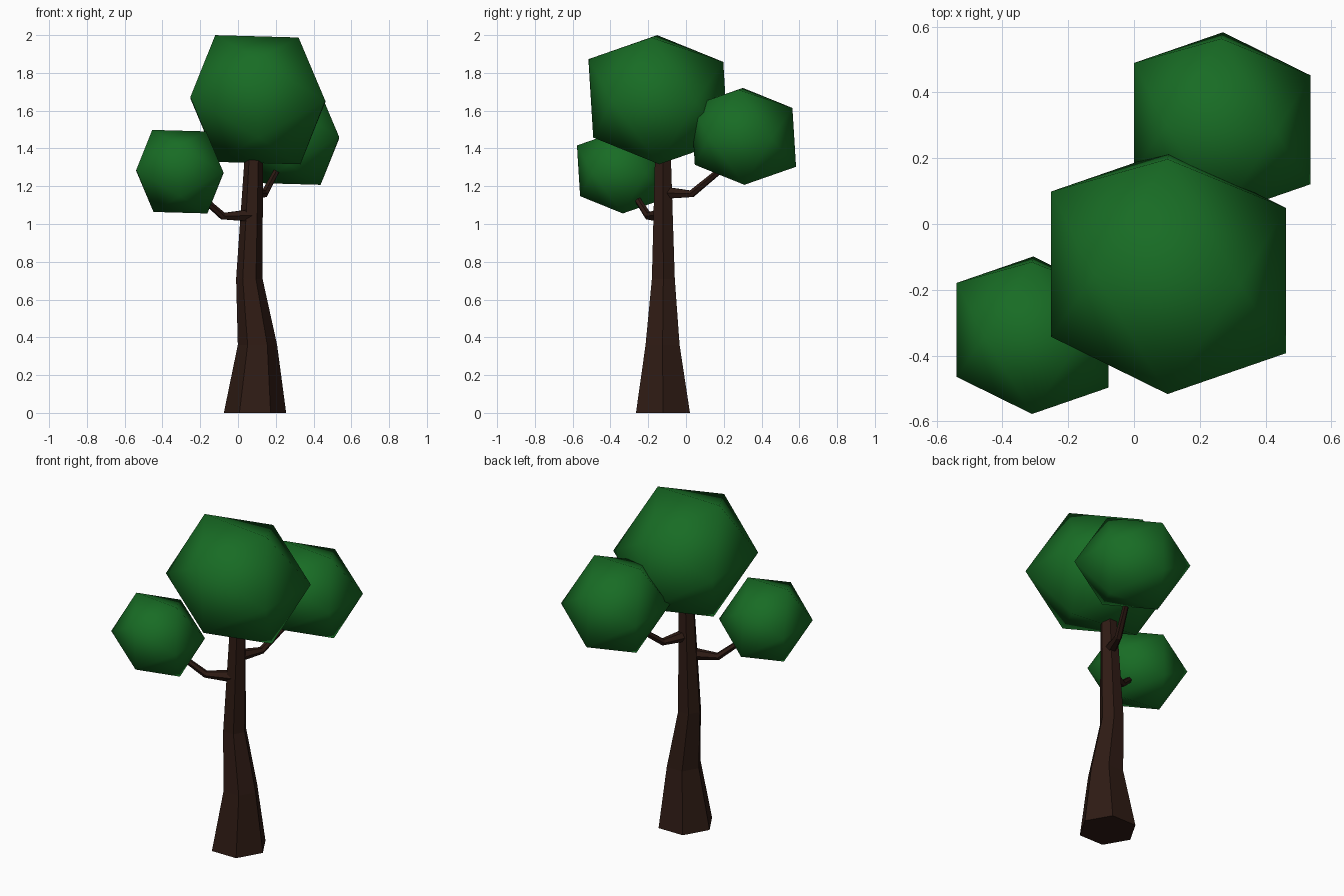
import bpy, bmesh, math
from mathutils import Vector, Matrix

if "Cube" in bpy.data.objects:
    bpy.data.objects.remove(bpy.data.objects["Cube"])


def material(name, rgb):
    m = bpy.data.materials.new(name)
    m.diffuse_color = (*rgb, 1)
    m.use_nodes = True
    m.node_tree.nodes["Principled BSDF"].inputs["Base Color"].default_value = m.diffuse_color
    return m


BARK = material("bark", (0.028, 0.011, 0.007))
LEAF = material("leaf", (0.009, 0.15, 0.018))


def finish(bm, name, mat, smooth):
    bmesh.ops.recalc_face_normals(bm, faces=bm.faces)
    for f in bm.faces:
        f.smooth = smooth
    me = bpy.data.meshes.new(name)
    bm.to_mesh(me)
    bm.free()
    me.materials.append(mat)
    ob = bpy.data.objects.new(name, me)
    bpy.context.collection.objects.link(ob)
    return ob


def tapered_tube(name, stations, sides=6, level=False):
    """Low-poly tube through (x, y, z, radius) stations; level keeps the rings horizontal."""
    bm = bmesh.new()
    pts = [Vector(s[:3]) for s in stations]
    rings = []
    for i, (p, s) in enumerate(zip(pts, stations)):
        t = (pts[min(i + 1, len(pts) - 1)] - pts[max(i - 1, 0)]).normalized()
        if level:
            u, v = Vector((1, 0, 0)), Vector((0, 1, 0))
        else:
            u = t.cross(Vector((0, 0, 1))).normalized()
            v = t.cross(u)
        ring = []
        for k in range(sides):
            a = 2 * math.pi * k / sides
            ring.append(bm.verts.new(p + s[3] * (u * math.cos(a) + v * math.sin(a))))
        rings.append(ring)
    for a, b in zip(rings, rings[1:]):
        for k in range(sides):
            n = (k + 1) % sides
            bm.faces.new((a[k], a[n], b[n], b[k]))
    bm.faces.new(rings[0])
    bm.faces.new(rings[-1])
    return finish(bm, name, BARK, False)


def foliage(name, centre, size):
    """Slightly squashed and skewed icosahedron, two-fold axes along x, y, z."""
    skew = Matrix(((1, 0, -0.014), (-0.07, 1, -0.058), (-0.028, -0.02, 0.94)))
    g = 2 / (1 + math.sqrt(5))
    bm = bmesh.new()
    for a in (-1, 1):
        for b in (-g, g):
            for co in ((b, 0, a), (a, b, 0), (0, a, b)):
                bm.verts.new(Vector(centre) + skew @ Vector(co) * size)
    bmesh.ops.convex_hull(bm, input=bm.verts[:])
    return finish(bm, name, LEAF, True)


# Trunk
tapered_tube("trunk", [(0.09, -0.122, 0, 0.165), (0.103, -0.124, 0.36, 0.104),
                       (0.06, -0.12, 0.71, 0.07), (0.083, -0.122, 1.34, 0.049),
                       (0.085, -0.122, 1.42, 0.045)], level=True)

# Branches
tapered_tube("left_branch", [(0.06, -0.14, 1.045, 0.036), (-0.08, -0.20, 1.042, 0.021),
                             (-0.22, -0.28, 1.165, 0.016)])
tapered_tube("right_branch", [(0.08, -0.11, 1.165, 0.036), (0.14, 0.03, 1.16, 0.021),
                              (0.215, 0.20, 1.30, 0.016)])

# Foliage
foliage("main_foliage", (0.105, -0.147, 1.658), 0.357)
foliage("left_foliage", (-0.308, -0.338, 1.277), 0.231)
foliage("right_foliage", (0.268, 0.305, 1.464), 0.268)
